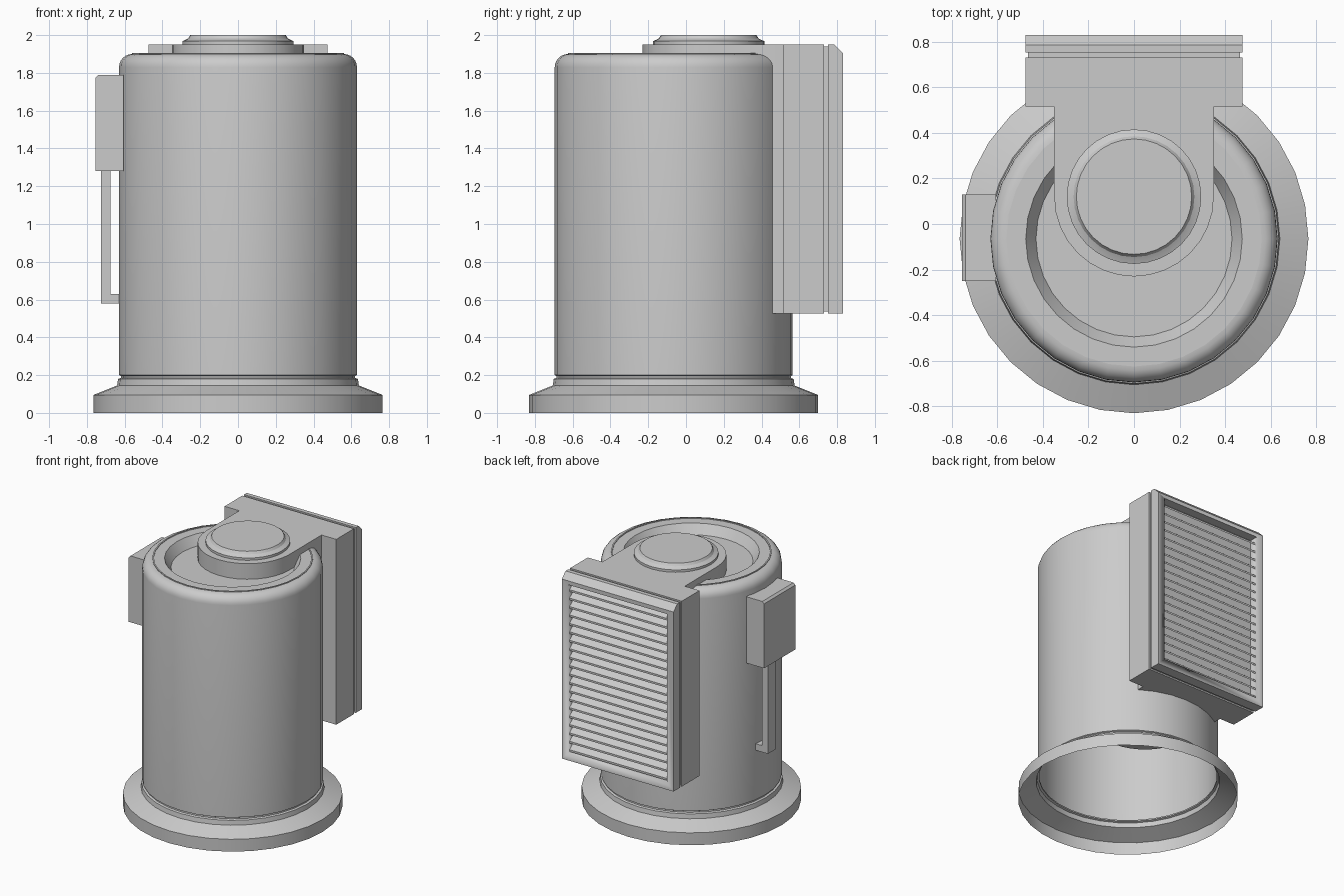
import bpy, bmesh, math
from mathutils import Vector

if "Cube" in bpy.data.objects:
    bpy.data.objects.remove(bpy.data.objects["Cube"])


def finish(name, bm, recalc=True):
    if recalc:
        bmesh.ops.recalc_face_normals(bm, faces=bm.faces)
    me = bpy.data.meshes.new(name)
    bm.to_mesh(me)
    bm.free()
    ob = bpy.data.objects.new(name, me)
    bpy.context.collection.objects.link(ob)
    bpy.ops.object.select_all(action='DESELECT')
    ob.select_set(True)
    bpy.context.view_layer.objects.active = ob
    bpy.ops.object.shade_smooth_by_angle(angle=math.radians(25))
    return ob


def lathe(name, profile, cy, n=32):
    """Revolve (radius, z) points around the vertical line x=0, y=cy."""
    bm = bmesh.new()
    rings = []
    for r, z in profile:
        rings.append([bm.verts.new((r * math.cos(2 * math.pi * j / n),
                                    cy + r * math.sin(2 * math.pi * j / n), z))
                      for j in range(n)])
    for a, b in zip(rings, rings[1:]):
        for j in range(n):
            k = (j + 1) % n
            bm.faces.new((a[j], a[k], b[k], b[j]))
    bm.faces.new(rings[-1])
    return finish(name, bm, False)


def add_prism(bm, pts, vec):
    face = bm.faces.new([bm.verts.new(p) for p in pts])
    out = bmesh.ops.extrude_face_region(bm, geom=[face], use_keep_orig=True)
    verts = [g for g in out['geom'] if isinstance(g, bmesh.types.BMVert)]
    bmesh.ops.translate(bm, verts=verts, vec=Vector(vec))


def prism(name, pts, vec):
    bm = bmesh.new()
    add_prism(bm, pts, vec)
    return finish(name, bm)


def box(name, x0, x1, y0, y1, z0, z1):
    return prism(name, [(x0, y0, z0), (x1, y0, z0), (x1, y1, z0), (x0, y1, z0)],
                 (0, 0, z1 - z0))


# Open-bottomed drum with flared foot, rounded shoulder and dished lid
shoulder = [(0.56 + 0.07 * math.cos(a), 1.83 + 0.07 * math.sin(a))
            for a in [math.radians(15 * i) for i in range(7)]]
lathe("drum_shell", [(0.765, 0), (0.765, 0.095), (0.64, 0.145), (0.635, 0.18),
                     (0.62, 0.185), (0.62, 0.195), (0.63, 0.2)] + shoulder +
      [(0.56, 1.905), (0.55, 1.905), (0.55, 1.9), (0.475, 1.9), (0.43, 1.83)], -0.065)

# Duct: round-nosed neck widening into the rear housing, full height
nose = [(0.35 * math.cos(a), 0.12 + 0.35 * math.sin(a), 0.525)
        for a in [math.pi + math.pi * i / 16 for i in range(17)]]
rear = [(0.35, 0.515), (0.475, 0.515), (0.475, 0.73),
        (-0.475, 0.73), (-0.475, 0.515), (-0.35, 0.515)]
prism("duct_housing", nose + [(x, y, 0.525) for x, y in rear], (0, 0, 1.425))

# Stepped cap on the duct
lathe("duct_cap", [(0.295, 1.94), (0.295, 1.968), (0.28, 1.974),
                   (0.265, 1.982), (0.253, 2.0)], 0.12)

# Recessed seam between housing and grille frame
box("seam_collar", -0.464, 0.464, 0.72, 0.76, 0.536, 1.939)

# Grille frame with chamfered top edge, hollowed out
frame_side = [(0.752, 0.525), (0.83, 0.525), (0.83, 1.905), (0.785, 1.95), (0.752, 1.95)]
frame = prism("grille_frame", [(-0.475, y, z) for y, z in frame_side], (0.95, 0, 0))
cutter = box("grille_cutter", -0.42, 0.42, 0.762, 0.9, 0.58, 1.875)
cutter.hide_render = True
cutter.hide_set(True)
cutter.display_type = 'WIRE'
mod = frame.modifiers.new("opening", 'BOOLEAN')
mod.operation = 'DIFFERENCE'
mod.solver = 'EXACT'
mod.object = cutter
bpy.context.view_layer.objects.active = frame
bpy.ops.object.modifier_apply(modifier=mod.name)
bpy.data.objects.remove(cutter)

# Sloping louvre slats
bm = bmesh.new()
count, z0, z1 = 20, 0.58, 1.875
pitch = (z1 - z0) / count
for i in range(count):
    z = z0 + i * pitch
    blade = [(0.765, z + 0.045), (0.765, z + 0.06), (0.815, z + 0.022), (0.815, z + 0.007)]
    add_prism(bm, [(-0.42, y, h) for y, h in blade], (0.84, 0, 0))
finish("louvre_slats", bm)

# Control box on the left side, outer top edge eased
box_outline = [(-0.605, 1.28), (-0.755, 1.28), (-0.755, 1.775), (-0.74, 1.79), (-0.605, 1.79)]
prism("control_box", [(x, -0.25, z) for x, z in box_outline], (0, 0.38, 0))

# Conduit hanging from the box and turning into the drum
conduit = [(-0.675, 1.3), (-0.725, 1.3), (-0.725, 0.58), (-0.61, 0.58),
           (-0.61, 0.63), (-0.675, 0.63)]
prism("conduit", [(x, -0.06, z) for x, z in conduit], (0, 0.1, 0))
